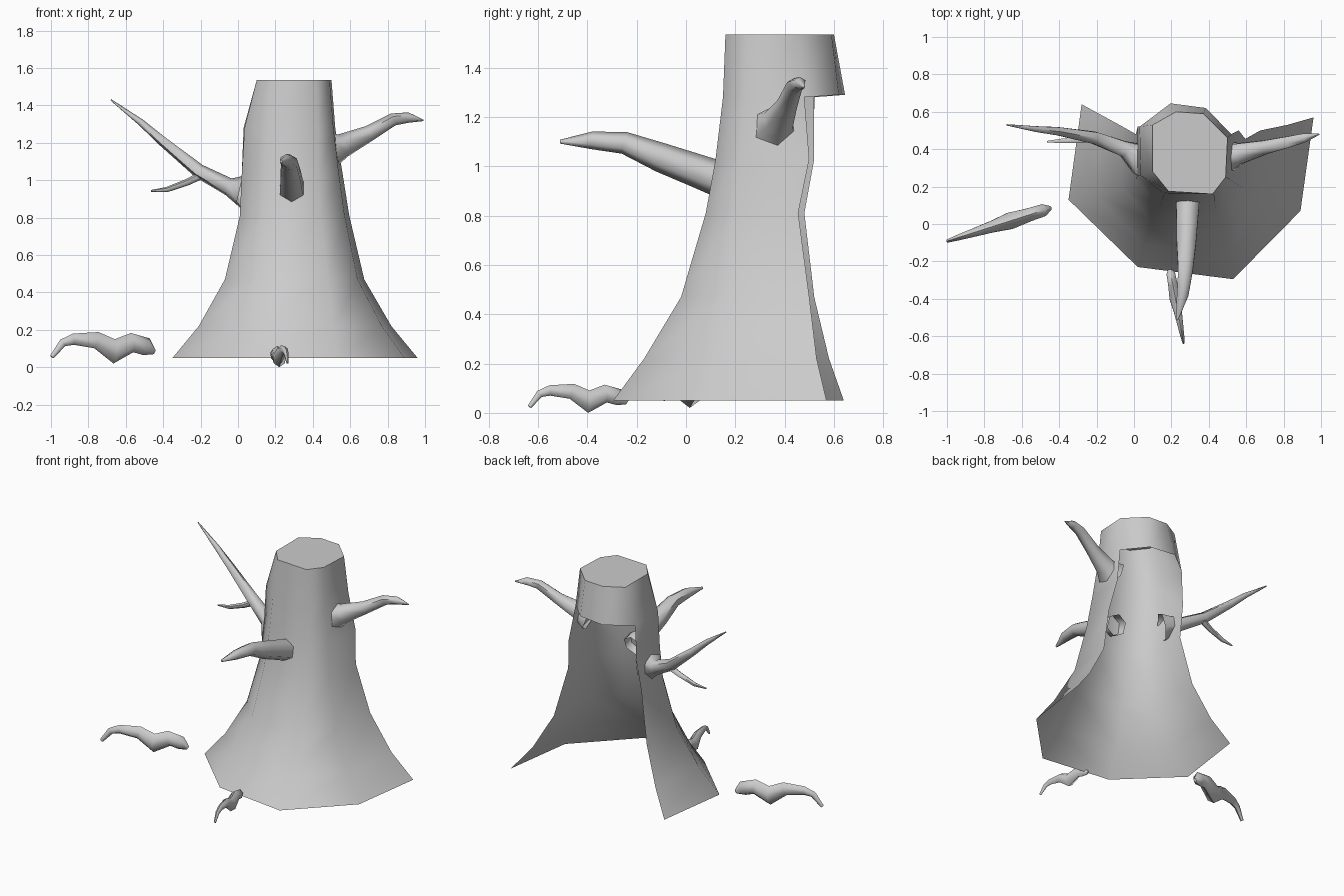
import bpy, bmesh, math
from mathutils import Vector

if "Cube" in bpy.data.objects:
    bpy.data.objects.remove(bpy.data.objects["Cube"])


def finish(name, bm, angle=60):
    bmesh.ops.recalc_face_normals(bm, faces=bm.faces)
    me = bpy.data.meshes.new(name)
    bm.to_mesh(me)
    bm.free()
    ob = bpy.data.objects.new(name, me)
    bpy.context.collection.objects.link(ob)
    me.shade_smooth()
    me.set_sharp_from_angle(angle=math.radians(angle))
    return ob


def tube(name, path, sides=6, wide=1.0, cap_start=False):
    """Tapered limb through (x, y, z, radius) stations."""
    bm = bmesh.new()
    pts = [Vector(p[:3]) for p in path]
    rings = []
    for i, p in enumerate(pts):
        t = (pts[min(i + 1, len(pts) - 1)] - pts[max(i - 1, 0)]).normalized()
        side = t.cross(Vector((0, 0, 1))).normalized()
        up = side.cross(t)
        r = path[i][3]
        rings.append([bm.verts.new(p + side * math.sin(a) * r * wide + up * math.cos(a) * r)
                      for a in (2 * math.pi * k / sides for k in range(sides))])
    for a, b in zip(rings, rings[1:]):
        for k in range(sides):
            n = (k + 1) % sides
            bm.faces.new((a[k], a[n], b[n], b[k]))
    bm.faces.new(rings[-1])
    if cap_start:
        bm.faces.new(rings[0][::-1])
    return finish(name, bm)


# Hollow trunk: six columns running left-back, around the front, to right-back
levels = [
    (.05, [(-.28, .64), (-.35, .13), (.02, -.23), (.53, -.295), (.89, .07), (.96, .57)]),
    (.22, [(-.17, .58), (-.21, .16), (.05, -.11), (.51, -.17), (.77, .11), (.82, .53)]),
    (.47, [(-.06, .52), (-.07, .20), (.10, .01), (.48, -.02), (.64, .16), (.675, .50)]),
    (.81, [(.01, .48), (.01, .24), (.14, .09), (.44, .08), (.57, .20), (.595, .455)]),
    (1.03, [(.02, .52), (.02, .26), (.15, .13), (.43, .12), (.54, .22), (.56, .50)]),
    (1.28, [(.03, .52), (.035, .26), (.16, .16), (.43, .15), (.51, .24), (.52, .48)]),
    (1.535, [(.10, .53), (.10, .28), (.185, .175), (.42, .16), (.49, .25), (.50, .46)]),
]
bm = bmesh.new()
grid = [[bm.verts.new((x, y, z)) for x, y in row] for z, row in levels]
for a, b in zip(grid, grid[1:]):
    for k in range(5):
        bm.faces.new((a[k], a[k + 1], b[k + 1], b[k]))
# Back band closing the top of the trunk above the hollow
low = [grid[-2][5]] + [bm.verts.new(p) for p in ((.385, .62, 1.29), (.195, .645, 1.29))] + [grid[-2][0]]
top = [grid[-1][5]] + [bm.verts.new(p) for p in ((.37, .59, 1.535), (.225, .60, 1.535))] + [grid[-1][0]]
for k in range(3):
    bm.faces.new((low[k], low[k + 1], top[k + 1], top[k]))
bm.faces.new(grid[-1] + top[1:3])
finish("trunk", bm)

# Branches
tube("front_branch", [(.29, .17, .935, .075), (.285, .05, .98, .068), (.28, -.10, 1.035, .06),
                      (.275, -.25, 1.095, .045), (.26, -.38, 1.105, .036), (.23, -.51, 1.10, .008)])
tube("right_branch", [(.49, .36, 1.16, .10), (.56, .375, 1.185, .065), (.70, .41, 1.25, .043),
                      (.83, .44, 1.325, .034), (.91, .46, 1.335, .028), (.99, .48, 1.32, .004)])
tube("left_branch", [(.05, .34, .935, .10), (-.05, .40, .965, .048), (-.21, .46, 1.05, .038),
                     (-.40, .495, 1.205, .026), (-.52, .507, 1.31, .018), (-.68, .53, 1.43, .004)])
tube("left_twig", [(-.18, .46, 1.035, .022), (-.27, .45, .99, .018), (-.38, .445, .95, .014),
                   (-.465, .44, .943, .005)])

# Surfacing roots: one arched profile (distance, height, radius) placed twice
root = [(0, .035, .012), (.06, .11, .022), (.12, .13, .03), (.25, .125, .045),
        (.35, .065, .065), (.45, .112, .052), (.53, .09, .048), (.575, .06, .014)]
for name, (ox, oy, oz), ang, s in (("left_root", (-.995, -.09, .02), .31, 1.0),
                                   ("front_root", (.265, -.635, 0), 1.753, .7)):
    tube(name, [(ox + math.cos(ang) * d * s, oy + math.sin(ang) * d * s, oz + h * s, r * s)
                for d, h, r in root], wide=.8, cap_start=True)
